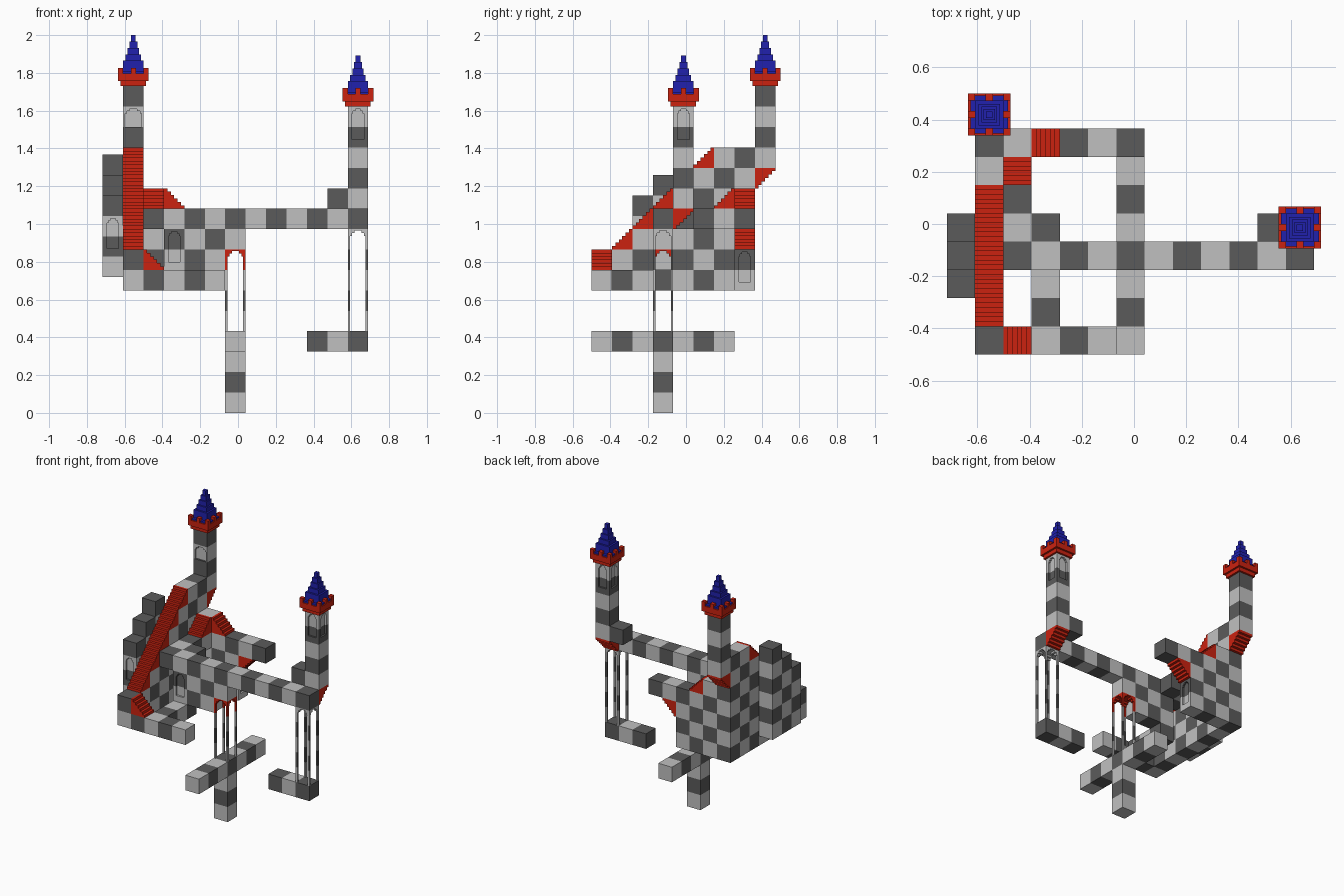
import bpy, bmesh
from mathutils import Vector

if "Cube" in bpy.data.objects:
    bpy.data.objects.remove(bpy.data.objects["Cube"])

S = 2 / 18.5                              # size of one grid cell
ORIGIN = Vector((-6.625 * S, -4.625 * S, 0))
LIGHT, DARK, RED, BLUE = range(4)
STEPS = 6                                 # stair steps per cell


def material(name, rgb):
    m = bpy.data.materials.new(name)
    m.use_nodes = True
    m.diffuse_color = (*rgb, 1)
    m.node_tree.nodes["Principled BSDF"].inputs["Base Color"].default_value = (*rgb, 1)
    return m


MATS = [material("light stone", (0.53, 0.53, 0.53)), material("dark stone", (0.105, 0.105, 0.105)),
        material("red", (0.60, 0.016, 0.005)), material("blue", (0.015, 0.015, 0.42))]


def tone(i, j, k, flip=0):
    return LIGHT if (i + j + k + flip) % 2 else DARK


class Part:
    """Collects coloured boxes, in cell units, into one object."""

    def __init__(self, name):
        self.name, self.bm = name, bmesh.new()

    def box(self, lo, hi, mat):
        lo, hi = Vector(lo), Vector(hi)
        verts = bmesh.ops.create_cube(self.bm, size=1)["verts"]
        for v in verts:
            v.co = ORIGIN + S * Vector([(lo[a] + hi[a]) / 2 + v.co[a] * (hi[a] - lo[a]) for a in range(3)])
        for f in {f for v in verts for f in v.link_faces}:
            f.material_index = mat

    def blocks(self, xs, ys, zs, flip=0):
        for i in xs:
            for j in ys:
                for k in zs:
                    self.box((i, j, k), (i + 1, j + 1, k + 1), tone(i, j, k, flip))

    def stairs(self, i, j, k, axis, sign, inverted=False):
        """Steps rising towards sign on axis; inverted ones hang from their top."""
        for n in range(STEPS):
            a, b = n / STEPS, (n + 1) / STEPS
            if sign < 0:
                a, b = 1 - b, 1 - a
            lo, hi = [i, j, k], [i + 1, j + 1, k + 1]
            lo[axis], hi[axis] = (i, j)[axis] + a, (i, j)[axis] + b
            if inverted:
                lo[2] = k + n / STEPS
            else:
                hi[2] = k + (n + 1) / STEPS
            self.box(lo, hi, RED)

    def posts(self, i, j, z0, z1, half, mat):
        """Four corner posts around a crossing of two openings."""
        w = 0.5 - half
        for x in (i, i + 1 - w):
            for y in (j, j + 1 - w):
                self.box((x, y, z0), (x + w, y + w, z1), mat)

    def arch(self, i, j, k, mat):
        for z0, z1, half in ((0, .66, .38), (.66, .8, .30), (.8, .92, .17)):
            self.posts(i, j, k + z0, k + z1, half, mat)
        self.box((i, j, k + .92), (i + 1, j + 1, k + 1), mat)

    def niche(self, i, j, z, cells, dirs, half, sill, tones, depth=0.12):
        """Column of cells with a recessed arch on the given sides."""
        lo, hi = [i, j], [i + 1, j + 1]
        for axis, sign in dirs:
            if sign > 0:
                hi[axis] -= depth
            else:
                lo[axis] += depth
        top = cells - 0.12
        bands = [(0, sill, 0), (sill, top - .22, half), (top - .22, top - .1, half * .8),
                 (top - .1, top, half * .45), (top, cells, 0)]
        for n in range(cells):
            mat = tones[n]
            self.box((*lo, z + n), (*hi, z + n + 1), mat)
            for b0, b1, w in bands:
                b0, b1 = max(b0, n), min(b1, n + 1)
                if b1 - b0 < 1e-4:
                    continue
                for axis, sign in dirs:
                    spans = [(0, .5 - w), (.5 + w, 1)] if w else [(0, 1)]
                    for u0, u1 in spans:
                        p, q = [i, j, z + b0], [i + 1, j + 1, z + b1]
                        p[1 - axis], q[1 - axis] = (i, j)[1 - axis] + u0, (i, j)[1 - axis] + u1
                        if sign > 0:
                            p[axis] = hi[axis]
                        else:
                            q[axis] = lo[axis]
                        self.box(p, q, mat)

    def finish(self):
        # remove the faces hidden between touching cells
        seen = {}
        for f in self.bm.faces:
            key = tuple(round(c, 4) for c in f.calc_center_median()) + (round(f.calc_area(), 6),)
            seen.setdefault(key, []).append(f)
        hidden = [f for group in seen.values() if len(group) > 1 for f in group]
        bmesh.ops.delete(self.bm, geom=hidden, context='FACES')
        mesh = bpy.data.meshes.new(self.name)
        self.bm.to_mesh(mesh)
        self.bm.free()
        for m in MATS:
            mesh.materials.append(m)
        bpy.context.collection.objects.link(bpy.data.objects.new(self.name, mesh))


FRONT, BACK, LEFT, RIGHT = (1, -1), (1, 1), (0, 1), (0, -1)

# side wall climbing under the main staircase
p = Part("stair_wall")
p.blocks([1], [0], range(6, 8))
for j in range(1, 6):
    p.blocks([1], [j], range(6, j + 7))
p.blocks([1], [6, 7], range(6, 13))
p.finish()

p = Part("main_staircase")
for j in range(1, 6):
    p.stairs(1, j, j + 7, 1, 1)
p.finish()

# back wall with its doorway and overhanging arm
p = Part("back_wall")
p.blocks([2, 3], [7], range(6, 10))
p.blocks([4], [7], [8, 9])
p.niche(4, 7, 6, 2, [LEFT], .29, .4, [tone(4, 7, 6), tone(4, 7, 7)])
p.blocks([5, 6], [7], [9])
p.blocks([2], [7], [10])
p.finish()

p = Part("small_stairs")
p.stairs(2, 0, 7, 0, -1)
p.stairs(2, 6, 10, 1, 1)
p.stairs(3, 7, 10, 0, -1)
p.finish()

p = Part("hanging_brackets")
p.stairs(5, 7, 8, 0, 1, True)
p.stairs(1, 8, 11, 1, 1, True)
p.stairs(12, 4, 9, 1, 1, True)
p.finish()

# low walkway at the front
p = Part("lower_walkway")
p.blocks(range(2, 6), [0], [6])
p.blocks([3], [1, 2, 3], [6])
p.finish()

# upper bridge, its landing and the door wall below it
p = Part("upper_bridge")
p.blocks(range(2, 13), [3], [9])
p.blocks([2], [4, 5, 6], [9])
p.blocks([3], [4], [9])
p.blocks([4, 5], [3], [7, 8])
p.blocks([6], [3], [8])
p.niche(3, 3, 7, 2, [FRONT], .29, .4, [tone(3, 3, 7), tone(3, 3, 8)])
p.finish()

# central pillar with crossing beam and red arch
p = Part("central_pillar")
p.blocks([6], [3], range(0, 4))
p.blocks([6], [0, 1, 2, 4, 5, 6], [3])
for k in (4, 5, 6):
    p.posts(6, 3, k, k + 1, .38, tone(6, 3, k))
p.arch(6, 3, 7, RED)
p.finish()

# open pillar under the end of the bridge
p = Part("end_pillar")
p.blocks([10, 11, 12], [3], [3])
for k in (4, 5, 6, 7):
    p.posts(12, 3, k, k + 1, .38, tone(12, 3, k))
p.arch(12, 3, 8, tone(12, 3, 8))
p.finish()

# stepped buttress columns beside the staircase
p = Part("buttress_columns")
for j, count in ((2, 4), (3, 5), (4, 6)):
    tones = [LIGHT if (j + n) % 2 == 0 else DARK for n in range(count)]
    for n in range(count):
        if j == 2 and n in (1, 2):
            continue
        p.box((0, j, 6.65 + n), (1, j + 1, 7.65 + n), tones[n])
    if j == 2:
        p.niche(0, 2, 7.65, 2, [FRONT], .28, .4, tones[1:3])
p.finish()

# tower shafts
p = Part("tall_tower")
p.blocks([1], [8], [12, 13, 15])
p.niche(1, 8, 14, 1, [FRONT], .40, 0, [LIGHT])
p.finish()

p = Part("short_tower")
p.blocks([12], [4], [10, 11, 12], 1)
p.blocks([11], [4], [10], 1)
p.niche(12, 4, 13, 2, [FRONT, BACK, LEFT, RIGHT], .29, .4, [DARK, LIGHT])
p.finish()

# red battlements and stepped blue roofs
for name, i, j, z in (("tall_tower", 1, 8, 16), ("short_tower", 12, 4, 15)):
    cx, cy = i + .5, j + .5

    def slab(part, width, z0, z1, mat):
        h = width / 2
        part.box((cx - h, cy - h, z + z0), (cx + h, cy + h, z + z1), mat)

    p = Part(name + "_battlement")
    slab(p, 1.25, 0, .25, RED)
    slab(p, 1.5, .25, .62, RED)
    for a in (-.625, 0, .625):
        for b in (-.625, 0, .625):
            if a or b:
                p.box((cx + a - .125, cy + b - .125, z + .62), (cx + a + .125, cy + b + .125, z + .9), RED)
    p.finish()

    p = Part(name + "_roof")
    base = .62
    for width, top in ((1.34, .72), (1.0, 1.25), (.76, 1.55), (.56, 1.87), (.40, 2.18), (.23, 2.5)):
        slab(p, width, base, top, BLUE)
        base = top
    p.finish()
